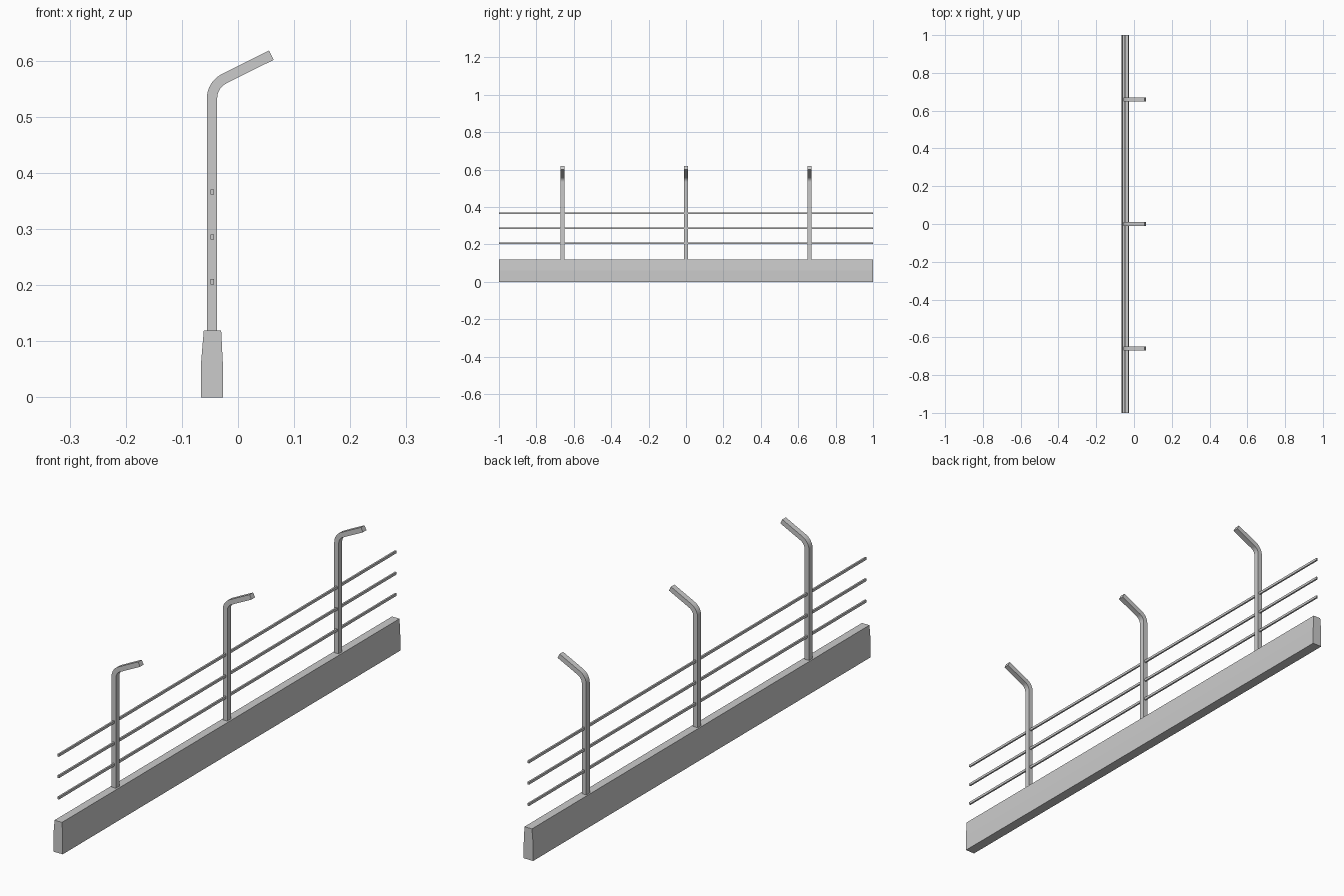
import bpy, bmesh, math
from mathutils import Vector

if "Cube" in bpy.data.objects:
    bpy.data.objects.remove(bpy.data.objects["Cube"])


def extrude_y(name, profile, y, depth):
    """Extrude an (x, z) outline along y, centred on y."""
    bm = bmesh.new()
    face = bm.faces.new([bm.verts.new((x, y - depth / 2, z)) for x, z in profile])
    ext = bmesh.ops.extrude_face_region(bm, geom=[face])
    verts = [g for g in ext["geom"] if isinstance(g, bmesh.types.BMVert)]
    bmesh.ops.translate(bm, verts=verts, vec=(0, depth, 0))
    bmesh.ops.recalc_face_normals(bm, faces=bm.faces)
    mesh = bpy.data.meshes.new(name)
    bm.to_mesh(mesh)
    bm.free()
    obj = bpy.data.objects.new(name, mesh)
    bpy.context.collection.objects.link(obj)
    return obj


# Concrete plinth: straight lower half, tapered upper half
extrude_y("base_wall", [(-0.066, 0), (-0.027, 0), (-0.027, 0.06), (-0.030, 0.119),
                        (-0.061, 0.119), (-0.066, 0.06)], 0, 2.0)

# Bent post outline: centre line offset to both sides
X, HALF, R, Z_BEND = -0.0463, 0.0092, 0.039, 0.533
TURN, STEPS = math.radians(63.5), 8
path = [(Vector((X, 0.117)), 0.0)]
for i in range(STEPS + 1):
    a = TURN * i / STEPS
    path.append((Vector((X + R - R * math.cos(a), Z_BEND + R * math.sin(a))), a))
end = path[-1][0] + 0.094 * Vector((math.sin(TURN), math.cos(TURN)))
path.append((end, TURN))
side = lambda s: [p + s * HALF * Vector((-math.cos(a), math.sin(a))) for p, a in path]
post_outline = side(1) + side(-1)[::-1]

# Three posts
for i, y in enumerate((-0.66, 0, 0.66)):
    post = extrude_y(f"bent_post_{i + 1}", post_outline, y, 0.021)
    post.select_set(True)
    bpy.context.view_layer.objects.active = post
bpy.ops.object.shade_smooth_by_angle(angle=math.radians(30))

# Three rails running through the posts
for i, z in enumerate((0.206, 0.286, 0.366)):
    x0, x1, h = -0.0490, -0.0425, 0.0047
    extrude_y(f"rail_{i + 1}", [(x0, z - h), (x1, z - h), (x1, z + h), (x0, z + h)], 0, 2.0)
